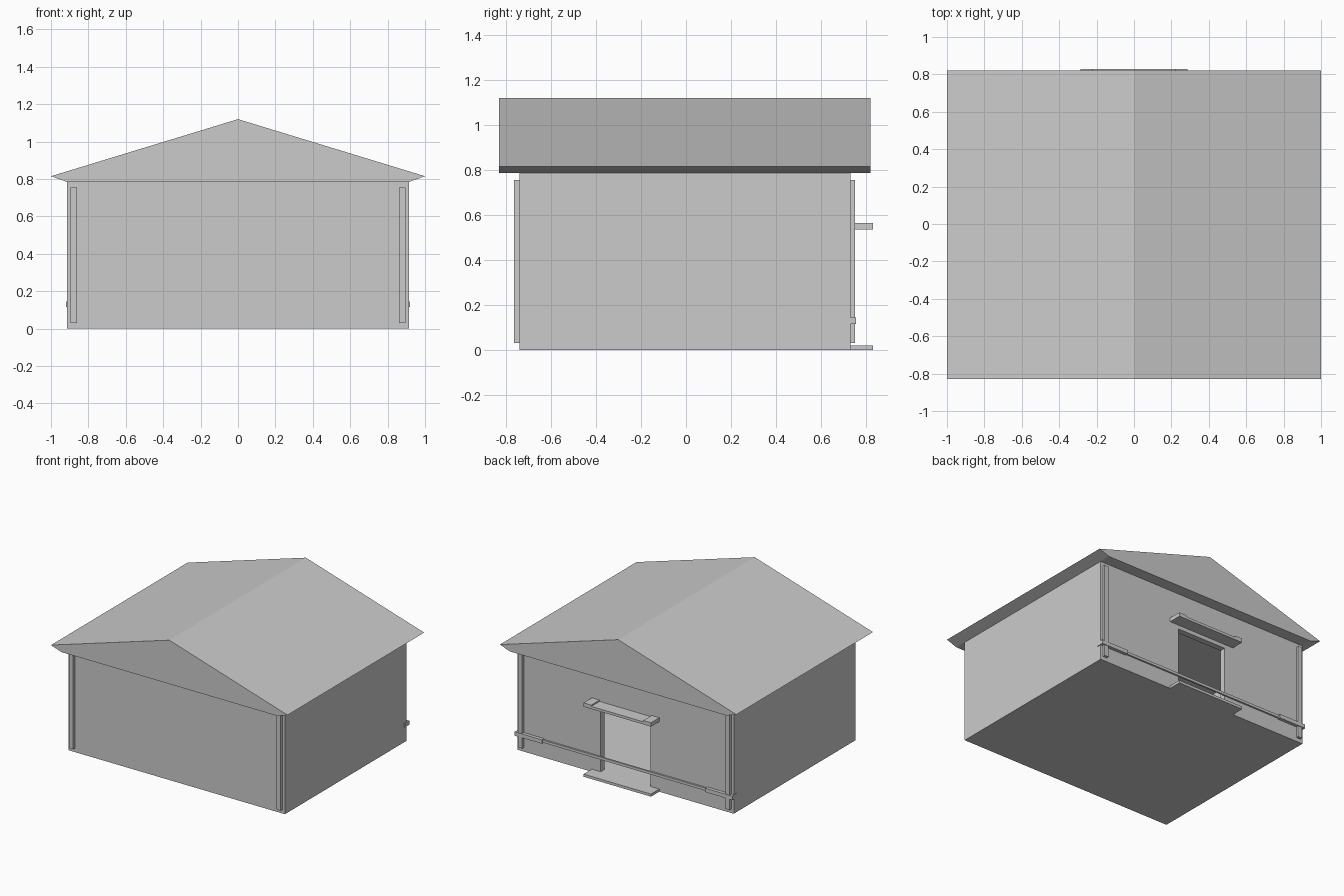
import bpy
import bmesh

if "Cube" in bpy.data.objects:
    bpy.data.objects.remove(bpy.data.objects["Cube"])

grey = bpy.data.materials.new("plain grey")
grey.diffuse_color = (0.6, 0.6, 0.6, 1)
grey.use_nodes = True
grey.node_tree.nodes["Principled BSDF"].inputs["Base Color"].default_value = grey.diffuse_color


def prism(name, points, start, end, axis):
    """Extrude an outline: 'z' takes (x, y) points, 'y' takes (x, z) points."""
    def place(p, d):
        return (p[0], p[1], d) if axis == 'z' else (p[0], d, p[1])
    bm = bmesh.new()
    face = bm.faces.new([bm.verts.new(place(p, start)) for p in points])
    out = bmesh.ops.extrude_face_region(bm, geom=[face])
    moved = [v for v in out["geom"] if isinstance(v, bmesh.types.BMVert)]
    step = (0, 0, end - start) if axis == 'z' else (0, end - start, 0)
    bmesh.ops.translate(bm, verts=moved, vec=step)
    bmesh.ops.recalc_face_normals(bm, faces=bm.faces)
    mesh = bpy.data.meshes.new(name)
    bm.to_mesh(mesh)
    bm.free()
    mesh.materials.append(grey)
    obj = bpy.data.objects.new(name, mesh)
    bpy.context.collection.objects.link(obj)
    return obj


def box(name, x, y, z):
    outline = [(x[0], y[0]), (x[1], y[0]), (x[1], y[1]), (x[0], y[1])]
    return prism(name, outline, z[0], z[1], 'z')


def mirrored_box(name, x, y, z):
    obj = box(name, x, y, z)
    obj.modifiers.new("mirror", 'MIRROR')
    return obj


W, FRONT, BACK, T = 0.915, -0.74, 0.73, 0.045   # half width, wall planes, thickness
WALL_TOP, DOOR, DOOR_TOP = 0.785, 0.21, 0.505

# Hollow walls with a door gap in the back
half = [(DOOR, BACK), (W, BACK), (W, FRONT)]
inner = [(W - T, FRONT + T), (W - T, BACK - T), (DOOR, BACK - T)]


def flip(pts):
    return [(-x, y) for x, y in reversed(pts)]


prism("walls", half + flip(half) + flip(inner) + inner, 0, WALL_TOP, 'z')
box("door_lintel", (-DOOR, DOOR), (BACK - T, BACK), (DOOR_TOP, WALL_TOP))
box("floor", (-W + T, W - T), (FRONT + T, BACK - T), (0, 0.02))
box("door_sill", (-DOOR, DOOR), (BACK - T, BACK), (0, 0.02))

# Solid gable roof with bevelled eaves
prism("roof", [(-W, WALL_TOP), (W, WALL_TOP), (1, 0.815), (0, 1.12), (-1, 0.815)],
      -0.83, 0.82, 'y')

# Corner posts
mirrored_box("front_post", (0.86, 0.895), (-0.763, FRONT), (0.03, 0.755))
mirrored_box("back_post", (0.86, 0.895), (BACK, 0.75), (0.03, 0.755))

# Door step and canopy with raised ends
box("door_step", (-0.285, 0.285), (BACK, 0.83), (0, 0.02))
box("canopy", (-0.22, 0.22), (BACK, 0.83), (0.535, 0.555))
mirrored_box("canopy_end", (0.22, 0.285), (BACK, 0.83), (0.535, 0.565))

# Rail across the back with thicker ends wrapping the corners
box("rail", (-0.69, 0.69), (0.732, 0.745), (0.12, 0.14))
mirrored_box("rail_end", (0.69, 0.92), (0.70, 0.755), (0.115, 0.145))
